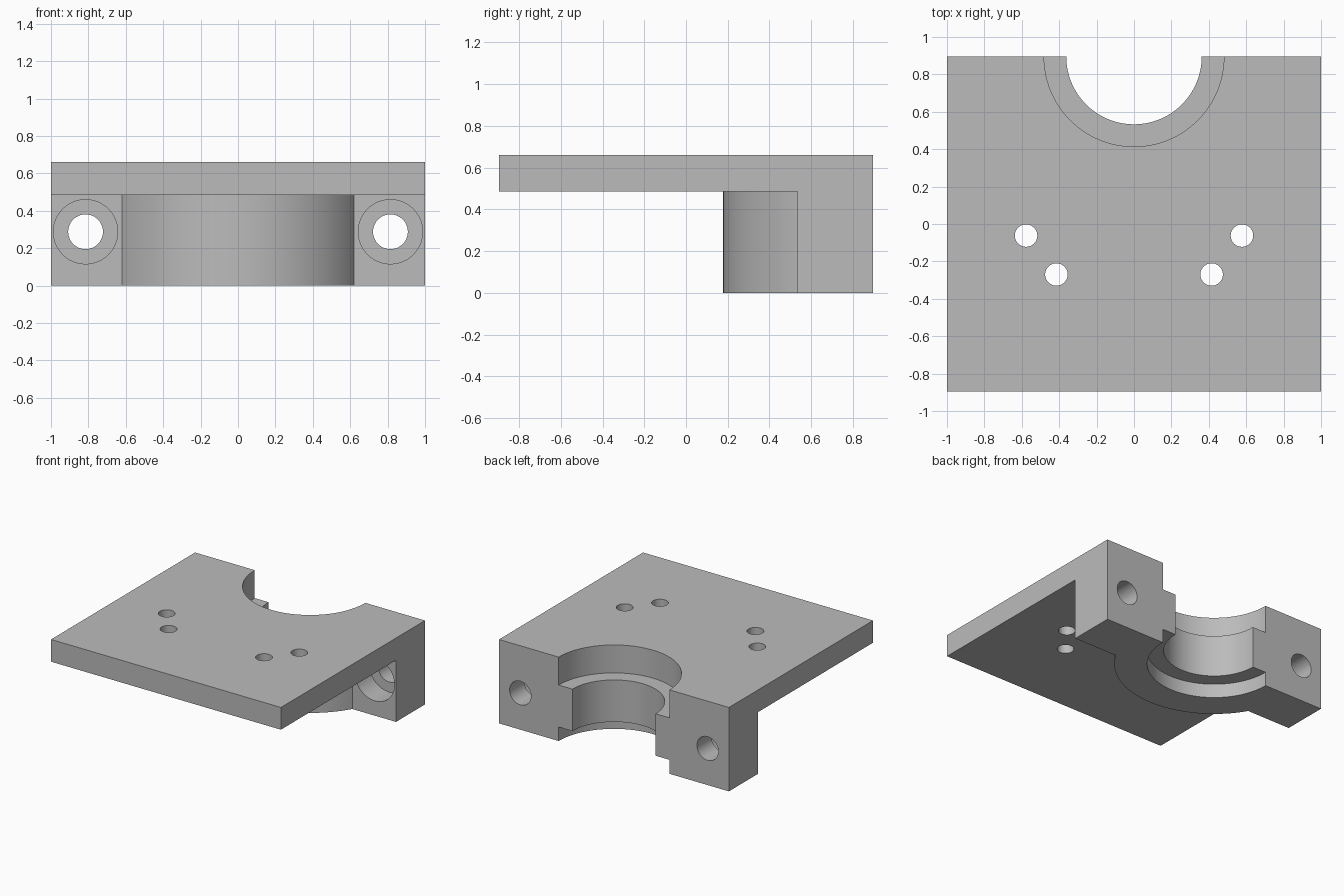
import bpy
import bmesh
from math import acos, cos, sin, pi, radians
from mathutils import Matrix, Vector

if "Cube" in bpy.data.objects:
    bpy.data.objects.remove(bpy.data.objects["Cube"], do_unlink=True)

# Main dimensions
HALF_X, BACK, EAR_FRONT = 1.0, 0.895, 0.535
PLATE_Z, TOP = 0.485, 0.66
BOSS_R, BORE_R, RECESS_R = 0.717, 0.362, 0.481

grey = bpy.data.materials.new("machined grey")
grey.use_nodes = True
grey.diffuse_color = (0.5, 0.5, 0.5, 1)
grey.node_tree.nodes["Principled BSDF"].inputs["Base Color"].default_value = (0.5, 0.5, 0.5, 1)


def make_object(name, bm):
    bmesh.ops.recalc_face_normals(bm, faces=bm.faces)
    mesh = bpy.data.meshes.new(name)
    bm.to_mesh(mesh)
    bm.free()
    mesh.materials.append(grey)
    obj = bpy.data.objects.new(name, mesh)
    bpy.context.collection.objects.link(obj)
    return obj


def prism(name, outline, z0, z1):
    """Extrude a flat xy outline from z0 to z1."""
    bm = bmesh.new()
    face = bm.faces.new([bm.verts.new((x, y, z0)) for x, y in outline])
    side = bmesh.ops.extrude_face_region(bm, geom=[face])["geom"]
    bmesh.ops.translate(bm, vec=(0, 0, z1 - z0),
                        verts=[v for v in side if isinstance(v, bmesh.types.BMVert)])
    return make_object(name, bm)


def cylinder(name, start, end, radius, segments=48):
    start, end = Vector(start), Vector(end)
    axis = end - start
    turn = axis.to_track_quat("Z", "Y").to_matrix().to_4x4()
    bm = bmesh.new()
    bmesh.ops.create_cone(bm, cap_ends=True, segments=segments, radius1=radius,
                          radius2=radius, depth=axis.length,
                          matrix=Matrix.Translation((start + end) / 2) @ turn)
    return make_object(name, bm)


def combine(target, tool, operation):
    """Apply a boolean, then discard the tool object."""
    mod = target.modifiers.new(operation.lower(), "BOOLEAN")
    mod.operation, mod.solver, mod.object = operation, "EXACT", tool
    bpy.context.view_layer.objects.active = target
    bpy.ops.object.modifier_apply(modifier=mod.name)
    bpy.data.objects.remove(tool, do_unlink=True)


# Flat mounting plate
bracket = prism("clamp_bracket", [(-HALF_X, -BACK), (HALF_X, -BACK),
                                  (HALF_X, BACK), (-HALF_X, BACK)], PLATE_Z, TOP)

# Clamp body below: two ears joined by a round boss
reach = acos((BACK - EAR_FRONT) / BOSS_R)
angles = [-reach + 2 * reach * i / 64 for i in range(65)]
arc = [(BOSS_R * sin(a), BACK - BOSS_R * cos(a)) for a in angles]
outline = [(-HALF_X, BACK), (-HALF_X, EAR_FRONT)] + arc + [(HALF_X, EAR_FRONT), (HALF_X, BACK)]
combine(bracket, prism("clamp_body", outline, 0, PLATE_Z), "UNION")

# Half bore with a stepped recess at each end
for radius, z0, z1 in ((BORE_R, -0.1, 0.8), (RECESS_R, 0.44, 0.8), (RECESS_R, -0.1, 0.11)):
    combine(bracket, cylinder("bore_cutter", (0, BACK, z0), (0, BACK, z1), radius, 128), "DIFFERENCE")

for side in (-1, 1):
    # Clamp screw holes, counterbored from the front
    x, z = side * 0.815, 0.288
    for radius, y1 in ((0.093, 1.0), (0.172, EAR_FRONT + 0.18)):
        combine(bracket, cylinder("screw_cutter", (x, 0.45, z), (x, y1, z), radius), "DIFFERENCE")
    # Plate mounting holes
    for x, y in ((0.577, -0.062), (0.415, -0.27)):
        combine(bracket, cylinder("mount_cutter", (side * x, y, 0.4), (side * x, y, 0.8), 0.06),
                "DIFFERENCE")

# Merge coplanar faces and shade the curved walls smoothly
bm = bmesh.new()
bm.from_mesh(bracket.data)
bmesh.ops.remove_doubles(bm, verts=bm.verts, dist=0.0001)
bmesh.ops.dissolve_limit(bm, angle_limit=radians(0.5), verts=bm.verts, edges=bm.edges)
bm.to_mesh(bracket.data)
bm.free()
bpy.ops.object.select_all(action="DESELECT")
bracket.select_set(True)
bpy.context.view_layer.objects.active = bracket
bpy.ops.object.shade_smooth_by_angle(angle=radians(30))
